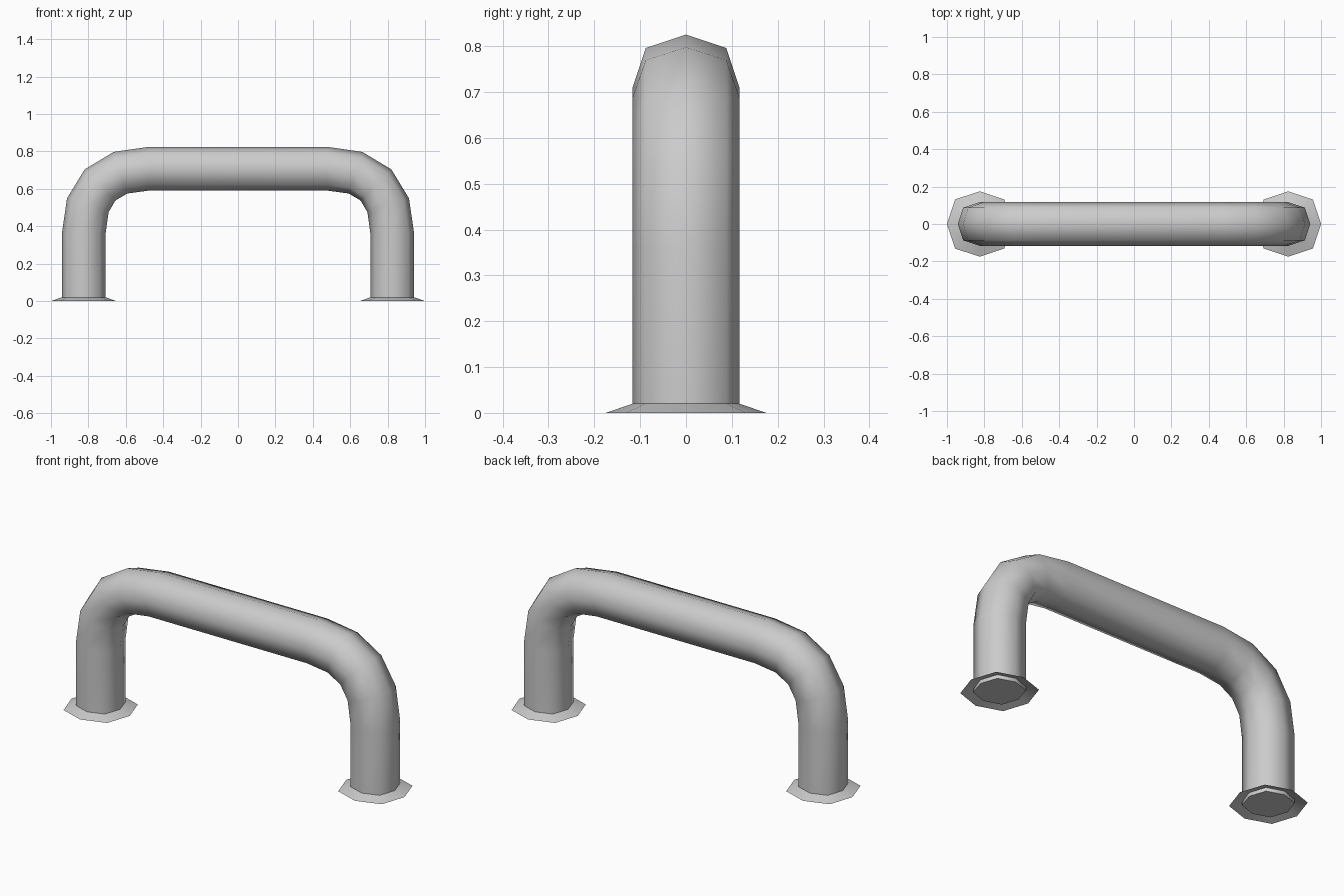
import bpy, math
from mathutils import Vector

if "Cube" in bpy.data.objects:
    bpy.data.objects.remove(bpy.data.objects["Cube"])

LEG_X, TOP_Z, R = 0.825, 0.708, 0.117
FLANGE_R, FLANGE_H = 0.175, 0.02

# Slightly squared eight-sided section shared by the tube and flanges
SECTION = [(1, 0), (.75, .75), (0, 1), (-.75, .75),
           (-1, 0), (-.75, -.75), (0, -1), (.75, -.75)]


def build(name, rings, capped):
    n = len(SECTION)
    verts = [v for ring in rings for v in ring]
    faces = [(k * n + i, k * n + (i + 1) % n, (k + 1) * n + (i + 1) % n, (k + 1) * n + i)
             for k in range(len(rings) - 1) for i in range(n)]
    if capped:
        faces.append(tuple(reversed(range(n))))
        faces.append(tuple(range(len(verts) - n, len(verts))))
    mesh = bpy.data.meshes.new(name)
    mesh.from_pydata(verts, [], faces)
    obj = bpy.data.objects.new(name, mesh)
    bpy.context.collection.objects.link(obj)
    bpy.ops.object.select_all(action='DESELECT')
    obj.select_set(True)
    bpy.context.view_layer.objects.active = obj
    bpy.ops.object.shade_smooth_by_angle(angle=math.radians(60))
    return obj


# Centre line: straight leg, quadratic bend, mirrored for the right half
def bend(t):
    a, b, c = Vector((-LEG_X, 0, .36)), Vector((-LEG_X, 0, TOP_Z)), Vector((-.475, 0, TOP_Z))
    point = a * (1 - t) ** 2 + b * 2 * t * (1 - t) + c * t * t
    tangent = ((b - a) * (1 - t) + (c - b) * t).normalized()
    return point, tangent


left = [(Vector((-LEG_X, 0, 0)), Vector((0, 0, 1)))] + [bend(i / 4) for i in range(5)]
right = [(Vector((-p.x, 0, p.z)), Vector((t.x, 0, -t.z))) for p, t in reversed(left)]

# Bent tube
rings = []
for p, t in left + right:
    side = Vector((t.z, 0, -t.x))
    rings.append([p + side * (u * R) + Vector((0, v * R, 0)) for u, v in SECTION])
build("bent_tube", rings, True)

# Flared, open-bottomed foot flanges
for name, s in (("left_flange", -1), ("right_flange", 1)):
    build(name, [[Vector((s * LEG_X + u * r, v * r, z)) for u, v in SECTION]
                 for r, z in ((FLANGE_R, 0), (R, FLANGE_H))], False)
